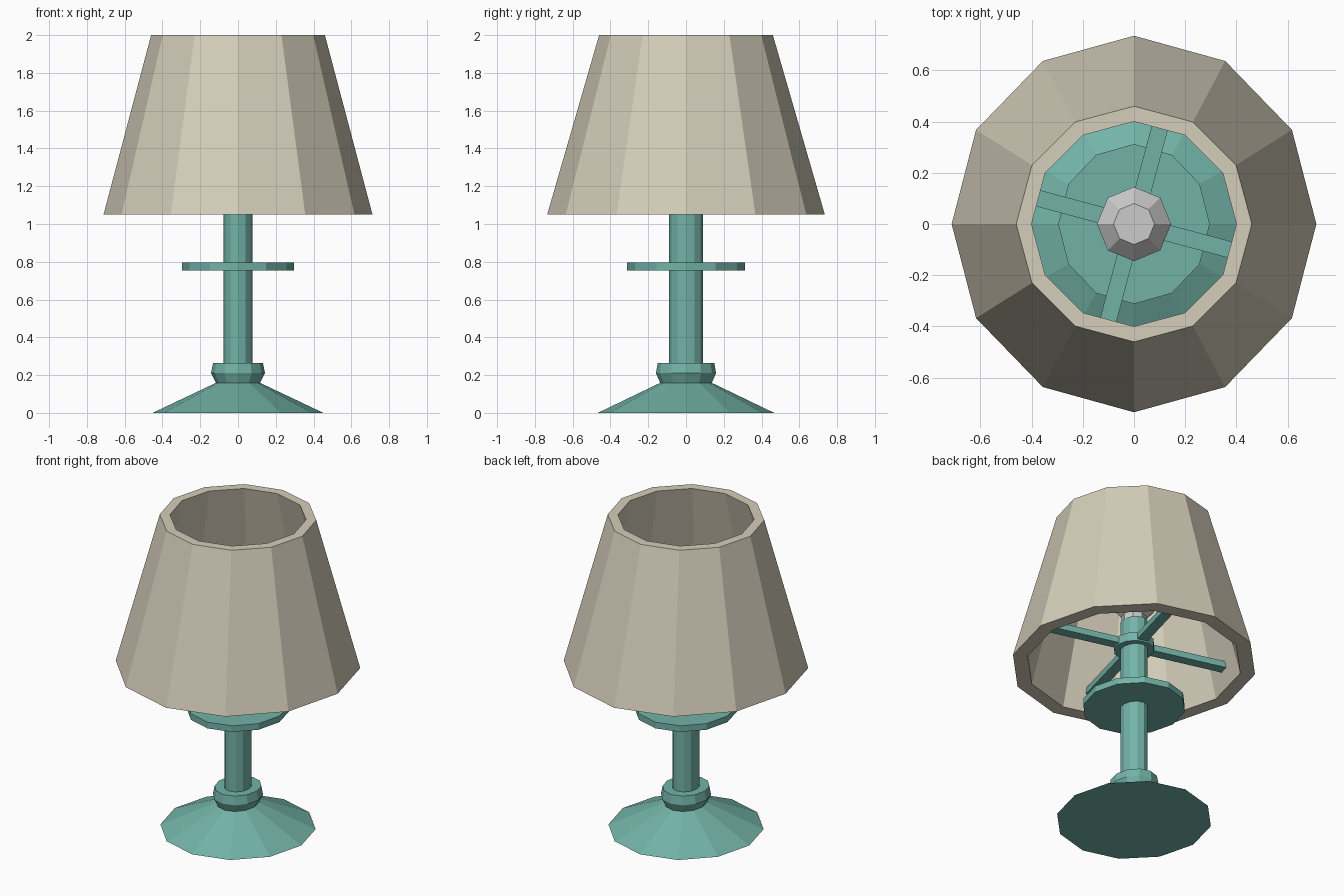
import bpy, bmesh
from math import sin, cos, pi, radians
from mathutils import Matrix, Vector

if "Cube" in bpy.data.objects:
    bpy.data.objects.remove(bpy.data.objects["Cube"])


def material(name, rgb):
    m = bpy.data.materials.new(name)
    m.diffuse_color = (*rgb, 1)
    m.use_nodes = True
    m.node_tree.nodes["Principled BSDF"].inputs["Base Color"].default_value = m.diffuse_color
    return m


green = material("green_paint", (0.17, 0.45, 0.39))
tan = material("tan_fabric", (0.66, 0.61, 0.49))


def finish(name, bm, mat):
    bmesh.ops.recalc_face_normals(bm, faces=bm.faces)
    me = bpy.data.meshes.new(name)
    bm.to_mesh(me)
    bm.free()
    ob = bpy.data.objects.new(name, me)
    bpy.context.collection.objects.link(ob)
    if mat:
        me.materials.append(mat)
    return ob


def lathe(name, profile, mat=None, sides=12, closed=False):
    """Stack rings of (x radius, y radius, z); cap the ends or join into a loop."""
    bm = bmesh.new()
    rings = [[bm.verts.new((rx * cos(2 * pi * i / sides), ry * sin(2 * pi * i / sides), z))
              for i in range(sides)] for rx, ry, z in profile]
    pairs = list(zip(rings, rings[1:]))
    if closed:
        pairs.append((rings[-1], rings[0]))
    else:
        bm.faces.new(rings[0])
        bm.faces.new(rings[-1])
    for a, b in pairs:
        for i in range(sides):
            j = (i + 1) % sides
            bm.faces.new((a[i], a[j], b[j], b[i]))
    return finish(name, bm, mat)


# Foot, collar, stem and drip disc
lathe("base", [(0.452, 0.467, 0), (0.115, 0.135, 0.16)], green)
lathe("collar", [(0.115, 0.135, 0.155), (0.143, 0.159, 0.21), (0.132, 0.15, 0.265)], green)
lathe("stem", [(0.077, 0.09, 0.2), (0.077, 0.09, 1.33)], green)
lathe("disc", [(0.296, 0.312, 0.755), (0.296, 0.312, 0.795)], green)

# Shade holder: hub with four spokes
lathe("hub", [(0.118, 0.122, 1.145), (0.118, 0.122, 1.2)], green)
for k in range(4):
    bm = bmesh.new()
    bmesh.ops.create_cube(bm, size=1)
    bmesh.ops.scale(bm, vec=Vector((0.54, 0.065, 0.04)), verts=bm.verts)
    bmesh.ops.translate(bm, vec=Vector((0.35, 0, 1.175)), verts=bm.verts)
    bmesh.ops.rotate(bm, cent=(0, 0, 0), matrix=Matrix.Rotation(radians(90 * k - 15), 3, 'Z'),
                     verts=bm.verts)
    finish(f"spoke_{k + 1}", bm, green)

# Bulb
lathe("bulb", [(0.072, 0.072, 1.32), (0.075, 0.075, 1.37), (0.145, 0.145, 1.45),
               (0.145, 0.145, 1.53), (0.08, 0.08, 1.6)], sides=8)

# Hollow shade with thick walls
lathe("shade", [(0.712, 0.735, 1.05), (0.46, 0.46, 2.0),
                (0.40, 0.40, 2.0), (0.625, 0.645, 1.05)], tan, closed=True)
